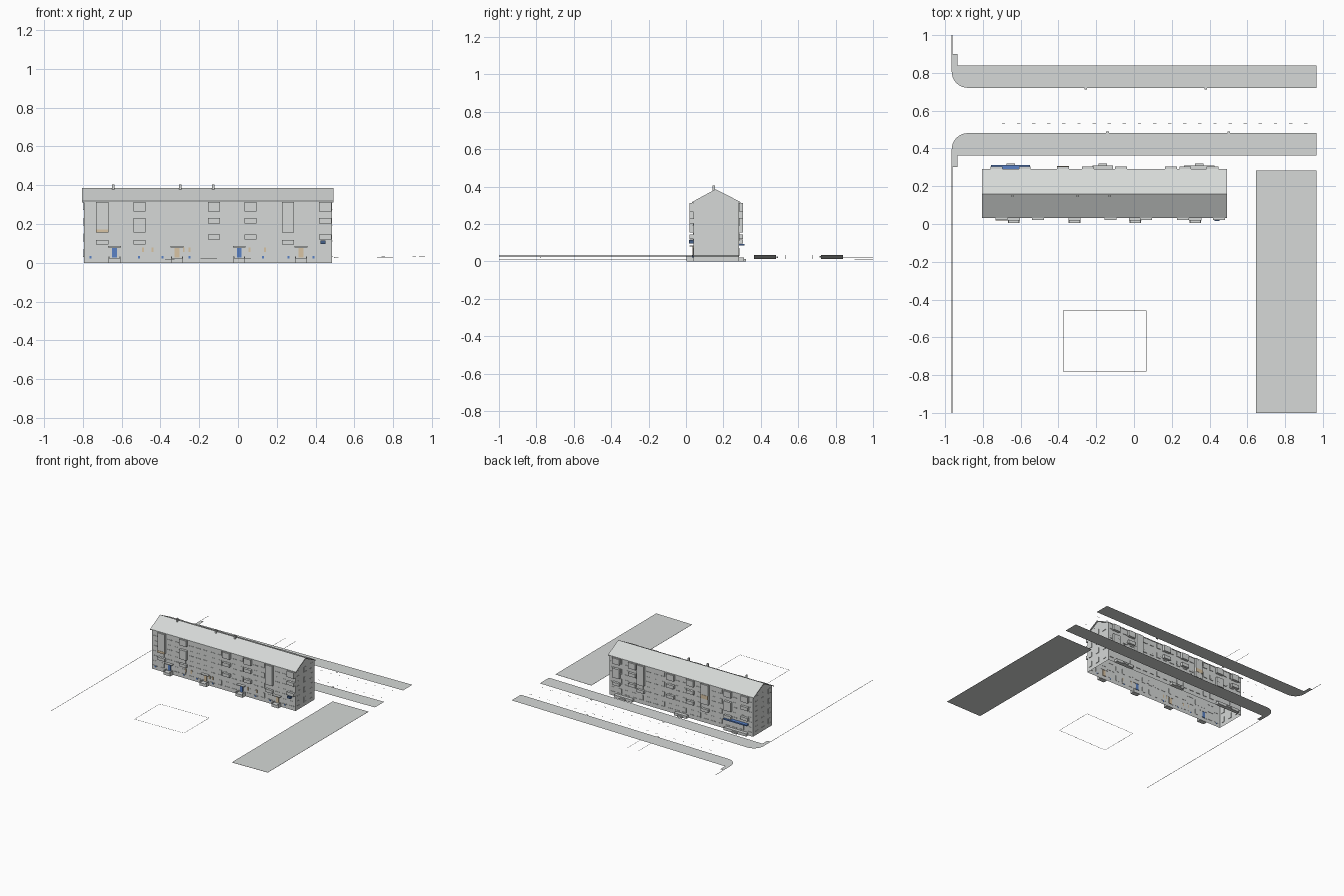
import bpy
import bmesh
import math

cube = bpy.data.objects.get("Cube")
if cube:
    bpy.data.objects.remove(cube, do_unlink=True)


def material(name, r, g, b):
    m = bpy.data.materials.new(name)
    m.use_nodes = True
    m.diffuse_color = (r, g, b, 1)
    bsdf = next(n for n in m.node_tree.nodes if n.type == 'BSDF_PRINCIPLED')
    bsdf.inputs["Base Color"].default_value = (r, g, b, 1)
    return m


GREY = material("pale concrete grey", 0.67, 0.69, 0.68)
BLUE = material("door blue", 0.1, 0.22, 0.56)
TAN = material("warm tan", 0.69, 0.55, 0.37)
DARK = material("dark slate blue", 0.06, 0.12, 0.26)

LEFT, RIGHT = 0.484, -0.795
FRONT, BACK = 0.04, 0.284
MIDDLE = 0.158
EAVE, RIDGE = 0.318, 0.383
FLOOR = 0.08


def ground(x):
    """Height of the gently sloping site."""
    return 0.023 + 0.0118 * x


def finish(name, bm, mat):
    mesh = bpy.data.meshes.new(name)
    bm.to_mesh(mesh)
    bm.free()
    mesh.materials.append(mat)
    ob = bpy.data.objects.new(name, mesh)
    bpy.context.scene.collection.objects.link(ob)
    return ob


def boxes(name, mat, items, sloped=False):
    """Join boxes given as (x0, x1, y0, y1, z0, z1)."""
    bm = bmesh.new()
    for x0, x1, y0, y1, z0, z1 in items:
        made = bmesh.ops.create_cube(bm, size=1)["verts"]
        for v in made:
            v.co.x = x1 if v.co.x > 0 else x0
            v.co.y = y1 if v.co.y > 0 else y0
            v.co.z = z1 if v.co.z > 0 else z0
            if sloped:
                v.co.z += ground(v.co.x)
    return finish(name, bm, mat)


def extrude_x(name, mat, profile, x0, x1, closed):
    """Run a (y, z) profile along x and cap both ends."""
    bm = bmesh.new()
    a = [bm.verts.new((x0, y, z)) for y, z in profile]
    b = [bm.verts.new((x1, y, z)) for y, z in profile]
    n = len(profile)
    for i in range(n if closed else n - 1):
        j = (i + 1) % n
        bm.faces.new((a[i], a[j], b[j], b[i]))
    bm.faces.new(a)
    bm.faces.new(b)
    bmesh.ops.recalc_face_normals(bm, faces=bm.faces[:])
    return finish(name, bm, mat)


# Wall shell, open underneath
extrude_x("walls", GREY,
          [(FRONT, 0), (FRONT, EAVE), (MIDDLE, RIDGE - 0.004), (BACK, EAVE), (BACK, 0)],
          RIGHT, LEFT, False)

# Pitched roof sheet with a small overhang
over, thick = 0.007, 0.006
extrude_x("roof", GREY,
          [(FRONT - over, EAVE - thick), (FRONT - over, EAVE), (MIDDLE, RIDGE + 0.003),
           (BACK + over, EAVE), (BACK + over, EAVE - thick), (MIDDLE, RIDGE - thick)],
          RIGHT - 0.01, LEFT + 0.008, True)

# Chimneys just in front of the ridge
boxes("chimneys", GREY, [(x - 0.006, x + 0.006, MIDDLE - 0.016, MIDDLE - 0.004, RIDGE - 0.02, 0.405)
                         for x in (-0.643, -0.298, -0.128)])


def on_side(back, x0, x1, depth, z0, z1, inset=0.002):
    """Box standing out from the front or back wall."""
    if back:
        return (x0, x1, BACK - inset, BACK + depth, z0, z1)
    return (x0, x1, FRONT - depth, FRONT + inset, z0, z1)


# Windows and sills on the long walls and the ends
panes, sills = [], []
count = 20
for level in range(4):
    z = level * FLOOR + 0.035
    for i in range(count):
        x = RIGHT + (i + 0.5) * (LEFT - RIGHT) / count
        for back in (False, True):
            panes.append(on_side(back, x - 0.015, x + 0.015, 0.002, z, z + 0.037))
            sills.append(on_side(back, x - 0.018, x + 0.018, 0.005, z - 0.004, z))
    for x in (LEFT, RIGHT):
        for y in (MIDDLE - FLOOR, MIDDLE, MIDDLE + FLOOR):
            panes.append((x - 0.002, x + 0.002, y - 0.014, y + 0.014, z, z + 0.037))
            sills.append((x - 0.004, x + 0.004, y - 0.016, y + 0.016, z - 0.004, z))
boxes("windows", GREY, panes)
boxes("window_sills", GREY, sills)

# Balcony stacks: some glazed from top to second floor, some open
GLAZED = [(0.155, 0.313), (0.095, 0.118)]
OPEN = [(0.265, 0.313), (0.203, 0.23), (0.12, 0.145)]
MIXED = [(0.265, 0.313), (0.155, 0.23), (0.095, 0.118)]
WIDE = 0.063
stacks = {
    "front_balconies": (False, [(-0.732, GLAZED), (-0.54, MIXED), (-0.155, OPEN),
                                (0.033, OPEN), (0.227, GLAZED), (0.419, OPEN)]),
    "back_balconies": (True, [(-0.76, OPEN), (-0.61, MIXED), (-0.407, GLAZED),
                              (-0.275, OPEN), (-0.1, OPEN), (0.165, GLAZED),
                              (0.24, OPEN), (0.385, MIXED)]),
}
for name, (back, columns) in stacks.items():
    boxes(name, GREY, [on_side(back, x, x + WIDE, 0.02, z0, z1)
                       for x, parts in columns for z0, z1 in parts])
boxes("tan_balcony_panels", TAN,
      [on_side(False, -0.732, -0.732 + WIDE, 0.022, 0.155, 0.172, -0.019),
       on_side(True, -0.407, -0.407 + WIDE, 0.022, 0.2, 0.23, -0.019)])

# Entrances: step, side cheeks, door and canopy
doors = {"blue_doors": (BLUE, (-0.637, 0.006)), "tan_doors": (TAN, (-0.315, 0.325))}
steps, canopies = [], []
for name, (mat, places) in doors.items():
    boxes(name, mat, [on_side(False, x - 0.012, x + 0.012, 0.006, 0.028, 0.076, 0.005)
                      for x in places])
    for x in places:
        steps.append(on_side(False, x - 0.03, x + 0.03, 0.036, 0, 0.022))
        for s in (-1, 1):
            steps.append(on_side(False, x + s * 0.028 - 0.003, x + s * 0.028 + 0.003,
                                 0.036, 0, 0.032))
        canopies.append(on_side(False, x - 0.033, x + 0.033, 0.022, 0.08, 0.086))
for x, half in ((-0.653, 0.1), (-0.165, 0.055), (0.345, 0.08)):
    steps.append(on_side(True, x - half, x + half, 0.027, 0, 0.022))
    steps.append(on_side(True, x - 0.022, x + 0.022, 0.037, 0, 0.012))
boxes("entrance_steps", GREY, steps)
boxes("entrance_canopies", GREY, canopies)

# Shop canopy at the back
boxes("shop_canopy", BLUE, [on_side(True, -0.757, -0.55, 0.029, 0.084, 0.094)])

# Small coloured fittings on the front
boxes("basement_vents", BLUE, [on_side(False, x - 0.005, x + 0.005, 0.007, 0.022, 0.034)
                               for x in (-0.76, -0.51, -0.39, -0.25, 0.13, 0.26, 0.39)])
boxes("tan_window_trims", TAN, [on_side(False, x - 0.005, x + 0.005, 0.006, 0.055, 0.08)
                                for x in (-0.49, -0.44, -0.28, -0.25, 0.06, 0.14)])
boxes("dark_wall_unit", DARK, [on_side(False, 0.425, 0.452, 0.024, 0.097, 0.115)])


# Two road strips, mirrored about the lane between them
def road(name, flip):
    axis, edge, r = 0.601, -0.965, 0.085
    inner, outer = 0.12, 0.238
    pts = [(0.965, inner)]
    for i in range(9):
        a = i / 8 * math.pi / 2
        pts.append((edge + r - r * math.sin(a), inner + r - r * math.cos(a)))
    pts += [(edge, 0.3), (edge + 0.03, 0.3), (edge + 0.03, outer), (0.965, outer)]
    bm = bmesh.new()
    face = bm.faces.new([bm.verts.new((x, axis + flip * y, ground(x))) for x, y in pts])
    face.normal_update()
    if face.normal.z < 0:
        face.normal_flip()
    finish(name, bm, GREY)


road("near_road", -1)
road("far_road", 1)

# Parking area beside the building
boxes("parking_area", GREY, [(0.645, 0.965, -1, 0.283, -0.004, -0.003)], True)

# Lane dashes
boxes("lane_dashes", GREY, [(x / 100, x / 100 + 0.018, y - 0.001, y + 0.001, -0.001, 0)
                            for y in (0.53, 0.675) for x in range(-70, 95, 8)], True)

# Thin kerbs: long side kerb, path edges and play court outline
T = 0.001
kerbs = [(-0.965, -0.965 + 3 * T, -1, 0.305), (-0.965, -0.965 + 3 * T, 0.9, 1)]
kerbs += [(x - T, x + T, 0.84, 1) for x in (-0.275, -0.18)]
kerbs += [(x - T, x + T, -0.78, -0.46) for x in (-0.375, 0.065)]
kerbs += [(-0.375, 0.065, y - T, y + T) for y in (-0.78, -0.46)]
boxes("kerbs", GREY, [k + (-0.001, 0) for k in kerbs], True)

# Roadside drains
boxes("drains", GREY, [(x, x + 0.014, y, y + 0.008, -0.003, 0.001)
                       for x, y in ((-0.262, 0.713), (0.372, 0.713),
                                    (-0.147, 0.483), (0.495, 0.483))], True)
